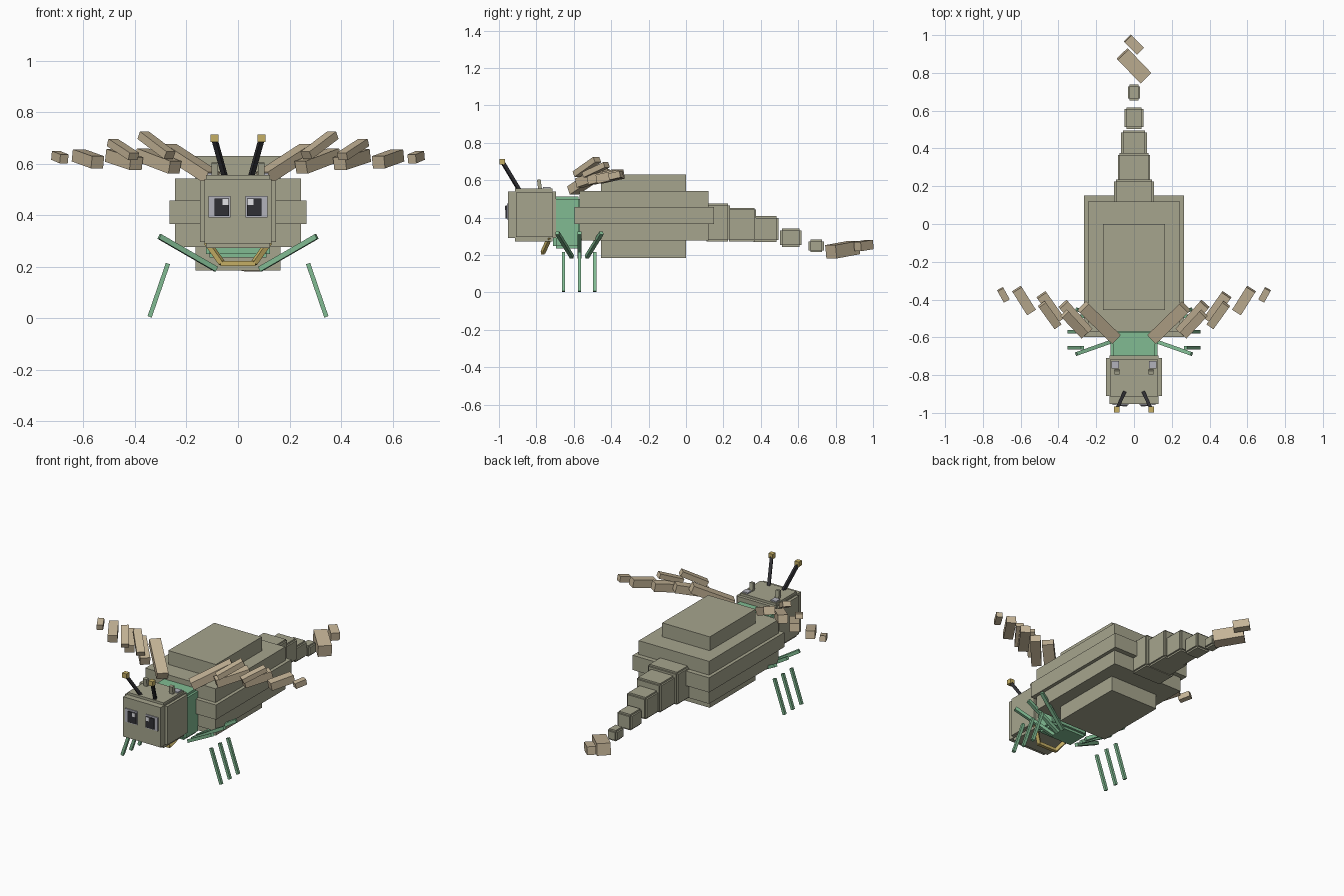
import bpy, bmesh
from mathutils import Vector, Matrix

cube = bpy.data.objects.get("Cube")
if cube:
    bpy.data.objects.remove(cube, do_unlink=True)


def material(name, rgb):
    m = bpy.data.materials.new(name)
    m.use_nodes = True
    m.diffuse_color = (*rgb, 1)
    m.node_tree.nodes["Principled BSDF"].inputs["Base Color"].default_value = (*rgb, 1)
    return m


OLIVE = material("olive shell", (.38, .375, .27))
TAN = material("tan wing", (.56, .46, .31))
GREEN = material("soft green", (.22, .50, .29))
DARK = material("near black", (.03, .03, .035))
YELLOW = material("dull yellow", (.56, .43, .13))
GREY = material("pale grey", (.45, .45, .50))
WHITE = material("white glint", (.85, .85, .88))


def build(name, mat, transforms):
    """One object made of unit cubes, each placed by a matrix."""
    bm = bmesh.new()
    for t in transforms:
        bmesh.ops.create_cube(bm, size=1, matrix=t)
    mesh = bpy.data.meshes.new(name)
    bm.to_mesh(mesh)
    bm.free()
    mesh.materials.append(mat)
    ob = bpy.data.objects.new(name, mesh)
    bpy.context.collection.objects.link(ob)
    return ob


def block(x, y, z):
    """Matrix of a box spanning the (low, high) range on each axis."""
    lo, hi = (Vector(p) for p in zip(x, y, z))
    return Matrix.Translation((lo + hi) / 2) @ Matrix.Diagonal((*(hi - lo), 1))


def crossed(x, y, z, rim):
    """Three boxes, each reaching full size along one axis, so edges are notched."""
    spans = (x, y, z)
    out = []
    for axis in range(3):
        out.append(block(*[s if i == axis else (s[0] + rim, s[1] - rim)
                           for i, s in enumerate(spans)]))
    return out


def bar(p, q, width, thick):
    """Matrix of a box running from p to q."""
    p, q = Vector(p), Vector(q)
    d = q - p
    return (Matrix.Translation((p + q) / 2) @ d.to_track_quat('Y', 'Z').to_matrix().to_4x4()
            @ Matrix.Diagonal((width, d.length, thick, 1)))


def pair(name, mat, p, q, width, thick):
    """A bar on each side of the body."""
    for side, s in (("left", 1), ("right", -1)):
        build(f"{side}_{name}", mat, [bar((s * p[0], *p[1:]), (s * q[0], *q[1:]), width, thick)])


def pair_block(name, mat, x, y, z):
    for side, s in (("left", 1), ("right", -1)):
        build(f"{side}_{name}", mat, [block(sorted((s * x[0], s * x[1])), y, z)])


def sym(w):
    return (-w, w)


# Stepped abdomen
build("abdomen", OLIVE, [
    block(sym(.165), (-.455, .0), (.185, .63)),
    block(sym(.244), (-.57, .12), (.277, .543)),
    block(sym(.265), (-.597, .15), (.365, .457))])

# Tapering tail: half width, y range, z range
tail = [(.105, (.10, .235), (.272, .475)), (.086, (.22, .375), (.272, .452)),
        (.069, (.35, .495), (.27, .407)), (.05, (.503, .618), (.242, .342)),
        (.033, (.655, .738), (.215, .283))]
for i, (w, y, z) in enumerate(tail):
    build(f"tail_segment_{i + 1}", OLIVE, crossed(sym(w), y, z, .01))

# Twisted tail tip
build("tail_club", TAN, [bar((.06, .775, .217), (-.06, .90, .24), .08, .072)])
build("tail_tip", TAN, [bar((.033, .917, .245), (-.033, .983, .256), .052, .05)])

# Thorax and head
build("thorax", GREEN, crossed(sym(.125), (-.71, -.56), (.235, .512), .014))
build("head", OLIVE, [
    block(sym(.147), (-.91, -.71), (.295, .535)),
    block(sym(.125), (-.915, -.715), (.272, .555)),
    block(sym(.13), (-.952, -.695), (.29, .54))])

# Eyes with inset pupils and glints
pair_block("eye", GREY, (.03, .114), (-.958, -.92), (.39, .474))
pair_block("pupil", DARK, (.034, .092), (-.964, -.956), (.396, .464))
pair_block("eye_glint", WHITE, (.036, .06), (-.967, -.962), (.44, .463))

# Antennae and bits on the crown
pair("antenna", DARK, (.05, -.89, .545), (.09, -.977, .69), .018, .018)
pair_block("antenna_tip", YELLOW, (.076, .106), (-.997, -.967), (.683, .713))
pair("crown_spike", OLIVE, (.09, -.78, .55), (.09, -.787, .603), .025, .02)
pair_block("crown_chip", GREY, (.08, .118), (-.765, -.725), (.53, .563))

# Jaw arch under the head
pair("jaw_side", YELLOW, (.12, -.728, .295), (.062, -.765, .213), .02, .02)
build("jaw_bar", YELLOW, [block(sym(.068), (-.776, -.756), (.203, .222))])

# Three pairs of legs, splayed forward and back
for name, y, splay in (("front", -.655, -1), ("middle", -.57, 0), ("rear", -.488, 1)):
    pair(f"{name}_thigh", GREEN, (.085, -.57 + splay * .04, .19),
         (.305, -.57 + splay * .118, .317), .02, .02)
    pair(f"{name}_shin", GREEN, (.272, y, .212), (.343, y, .005), .017, .017)

# Fanned wing plates: inner end, outer end, width, thickness
plates = [((.10, -.605, .545), (.27, -.44, .655), .066, .048),
          ((.245, -.57, .585), (.375, -.425, .635), .058, .05),
          ((.395, -.51, .60), (.49, -.375, .632), .058, .05),
          ((.545, -.465, .605), (.62, -.345, .632), .055, .048),
          ((.675, -.405, .618), (.708, -.345, .632), .036, .035),
          ((.265, -.585, .632), (.368, -.475, .71), .048, .032),
          ((.405, -.54, .628), (.488, -.425, .682), .045, .03)]
for i, plate in enumerate(plates):
    pair(f"wing_plate_{i + 1}", TAN, *plate)
